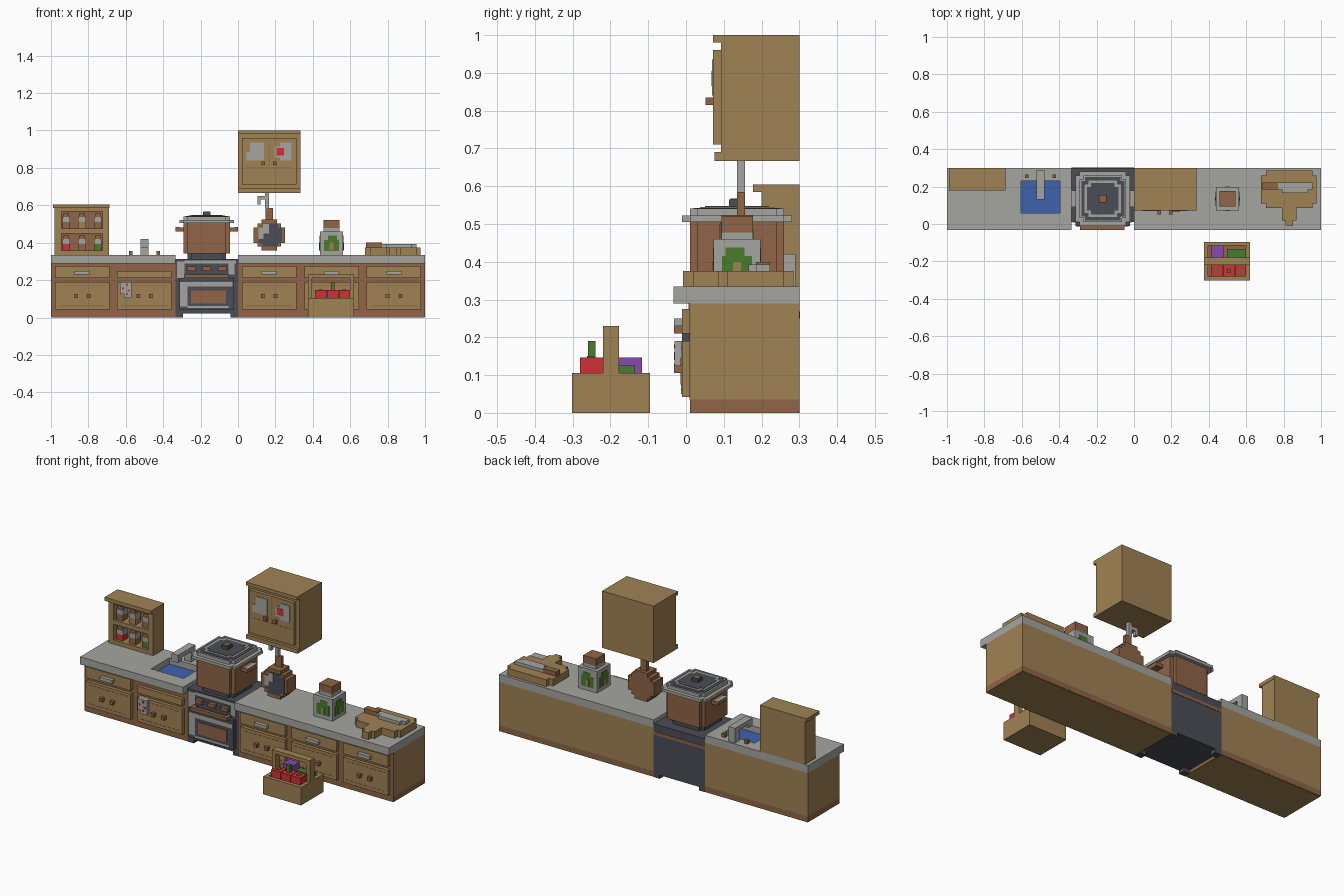
import bpy, bmesh, math
from mathutils import Matrix, Vector


def colour(name, r, g, b):
    m = bpy.data.materials.new(name)
    lin = [((c / 255 + 0.055) / 1.055) ** 2.4 for c in (r, g, b)]
    m.diffuse_color = (*lin, 1)
    return m


TAN = colour("tan wood", 160, 130, 84)
BROWN = colour("brown wood", 144, 101, 70)
GREY = colour("light grey", 165, 166, 161)
DARK = colour("dark iron", 76, 77, 86)
BLUE = colour("water blue", 64, 98, 172)
RED = colour("red", 206, 50, 54)
GREEN = colour("green", 74, 124, 44)
PURPLE = colour("purple", 138, 74, 180)


def finish(name, bm, mat):
    me = bpy.data.meshes.new(name)
    bm.to_mesh(me)
    bm.free()
    me.materials.append(mat)
    ob = bpy.data.objects.new(name, me)
    bpy.context.collection.objects.link(ob)
    return ob


def part(name, mat, *boxes):
    """One object from boxes given as (x0, x1, y0, y1, z0, z1)."""
    bm = bmesh.new()
    for x0, x1, y0, y1, z0, z1 in boxes:
        m = Matrix.Translation(((x0 + x1) / 2, (y0 + y1) / 2, (z0 + z1) / 2))
        bmesh.ops.create_cube(bm, size=1, matrix=m @ Matrix.Diagonal((x1 - x0, y1 - y0, z1 - z0, 1)))
    return finish(name, bm, mat)


def stepped(name, mat, cx, cy, half, z0, z1, step=0.021):
    """Square block with one-step notched corners."""
    return part(name, mat,
                (cx - half, cx + half, cy - half + step, cy + half - step, z0, z1),
                (cx - half + step, cx + half - step, cy - half, cy + half, z0, z1))


# Base cabinets: two left of the stove, three right of it
W = 1 / 3
for side, x0, x1 in (("left", -1, -W), ("right", 0, 1)):
    part(side + "_cabinet_body", TAN, (x0, x1, 0.012, 0.3, 0.035, 0.29),
         (x0 + .002, x1 - .002, 0.012, 0.298, 0, 0.004))
    part(side + "_cabinet_plinth", BROWN, (x0, x1, 0.01, 0.3, 0.003, 0.035))
    part(side + "_cabinet_frame", BROWN, (x0, x1, 0.009, 0.012, 0.035, 0.29))

for i, x in enumerate((-1, -2 * W, 0, W, 2 * W)):
    a, b, c = x + 0.021, x + W - 0.021, x + W / 2
    top = 0.25 if i == 1 else 0.275
    part("drawer_and_doors", TAN, (a, b, -0.011, 0.01, 0.042, 0.19), (a, b, -0.011, 0.01, 0.21, top))
    part("door_seams", BROWN, (a + .02, b - .02, -0.012, -0.01, 0.06, 0.063),
         (a + .02, b - .02, -0.012, -0.01, 0.170, 0.173))
    part("door_knobs", BROWN, *[(c + s - .01, c + s + .01, -0.032, -0.011, 0.105, 0.126) for s in (-.034, .034)])
    if i != 1:
        part("drawer_handle", GREY, (c - .04, c + .04, -0.032, -0.011, 0.23, 0.25))

# Dish towel on the sink cabinet
part("towel", GREY, (-0.63, -0.57, -0.03, -0.011, 0.125, 0.19), (-0.61, -0.57, -0.03, -0.011, 0.105, 0.125))
part("towel_checks", RED, *[(x, x + .011, -0.032, -0.03, z, z + .011)
                            for x, z in ((-.62, .15), (-.6, .17), (-.59, .14), (-.6, .12))])

# Worktops, the left one framing the sink opening
part("right_worktop", GREY, (0, 1, -0.0325, 0.3, 0.29, 0.334))
part("left_worktop", GREY, (-1, -0.605, -0.0325, 0.3, 0.29, 0.334), (-0.395, -W, -0.0325, 0.3, 0.29, 0.334),
     (-0.605, -0.395, -0.0325, 0.06, 0.29, 0.334), (-0.605, -0.395, 0.23, 0.3, 0.29, 0.334))
part("sink_water", BLUE, (-0.605, -0.395, 0.06, 0.23, 0.285, 0.298))
part("faucet", GREY, (-0.521, -0.479, 0.25, 0.29, 0.334, 0.42), (-0.521, -0.479, 0.13, 0.25, 0.395, 0.42),
     (-0.521, -0.479, 0.13, 0.165, 0.375, 0.395))
part("faucet_taps", BROWN, *[(x - .01, x + .01, 0.245, 0.265, 0.334, 0.355) for x in (-.573, -.427)])

# Stove
part("stove_body", DARK, (-W, 0, 0.01, 0.3, 0.021, 0.312), (-0.313, -0.021, -0.011, 0.01, 0.042, 0.21))
part("stove_feet", DARK, *[(x, x + .04, y, y + .04, 0, 0.021) for x in (-W, -.04) for y in (0.01, 0.26)])
part("oven_window", BROWN, (-0.25, -0.065, -0.014, -0.011, 0.075, 0.145))
part("oven_door_trim", GREY, (-0.31, -0.27, -0.013, -0.011, 0.06, 0.19), (-0.27, -0.03, -0.013, -0.011, 0.165, 0.19),
     (-0.27, -0.05, -0.013, -0.011, 0.05, 0.062))
part("stove_edge_trim", GREY, (-0.325, -0.285, 0.007, 0.01, 0.21, 0.3), (-0.285, -0.01, 0.007, 0.01, 0.288, 0.306),
     (-0.05, -0.02, 0.007, 0.01, 0.23, 0.288))
part("oven_handle", BROWN, (-0.29, -0.05, -0.032, -0.011, 0.21, 0.23),
     *[(x, x + .02, -0.015, 0.01, 0.21, 0.23) for x in (-.29, -.07)])
part("stove_dials", BROWN, *[(x - .022, x + .022, -0.011, 0.01, 0.25, 0.272) for x in (-.25, -.167, -.084)])
part("stove_back_stripe", BROWN, (-W, 0, 0.299, 0.302, 0.25, 0.268))
stepped("burner", DARK, -0.167, 0.135, 0.104, 0.312, 0.343)

# Cooking pot with lid
stepped("pot", BROWN, -0.167, 0.135, 0.125, 0.343, 0.505)
part("pot_handles", BROWN, *[(x, x + .042, 0.09, 0.18, 0.46, 0.48) for x in (-W, -.042)])
part("pot_handle_tops", GREY, *[(x, x + .02, 0.09, 0.18, 0.48, 0.483) for x in (-W, -.02)])
stepped("lid_rim", GREY, -0.167, 0.135, 0.146, 0.505, 0.522)
stepped("lid", GREY, -0.167, 0.135, 0.125, 0.522, 0.541)
stepped("lid_dark_ring", DARK, -0.167, 0.135, 0.115, 0.541, 0.543)
stepped("lid_grey_ring", GREY, -0.167, 0.135, 0.098, 0.543, 0.545)
stepped("lid_centre", DARK, -0.167, 0.135, 0.085, 0.545, 0.547)
part("lid_knob", DARK, (-0.188, -0.146, 0.114, 0.156, 0.547, 0.565))
part("lid_knob_top", BROWN, (-0.184, -0.15, 0.118, 0.152, 0.565, 0.568))

# Wall cabinet
part("wall_cabinet", TAN, (0, W, 0.092, 0.3, 0.667, 1), (0, W, 0.072, 0.092, 0.98, 1),
     (0, W, 0.075, 0.092, 0.667, 0.69), (0.021, 0.312, 0.072, 0.092, 0.71, 0.96))
part("wall_door_seams", BROWN, (0.042, 0.29, 0.071, 0.073, 0.8, 0.803), (0.165, 0.168, 0.071, 0.073, 0.8, 0.95))
part("wall_door_panes", GREY, (0.045, 0.14, 0.069, 0.072, 0.84, 0.885), (0.065, 0.14, 0.069, 0.072, 0.885, 0.935),
     (0.195, 0.25, 0.069, 0.072, 0.855, 0.915), (0.225, 0.285, 0.069, 0.072, 0.84, 0.935))
part("pane_red_cup", RED, (0.205, 0.247, 0.067, 0.07, 0.865, 0.905))
part("wall_door_knobs", BROWN, *[(x - .01, x + .01, 0.051, 0.072, 0.815, 0.835) for x in (.135, .197)])

# Frying pan on a hook below the wall cabinet
part("pan_hook", GREY, (0.145, 0.166, 0.135, 0.156, 0.585, 0.667), (0.104, 0.145, 0.135, 0.156, 0.63, 0.65),
     (0.104, 0.12, 0.135, 0.156, 0.605, 0.63))
part("pan_handle", BROWN, (0.146, 0.187, 0.135, 0.156, 0.52, 0.585))


def disc(name, mat, half_widths, cx, cz, y0, y1, s):
    """Stepped upright disc: one box per row."""
    n = len(half_widths)
    return part(name, mat, *[(cx - w * s, cx + w * s, y0, y1, cz + (i - n / 2) * s, cz + (i + 1 - n / 2) * s)
                             for i, w in enumerate(half_widths)])


disc("pan", BROWN, (2, 3, 4, 4, 4, 4, 3, 2), 0.167, 0.441, 0.094, 0.177, 0.0208)
disc("pan_inside", DARK, (2, 3, 3, 3, 3, 2), 0.172, 0.441, 0.091, 0.094, 0.0208)
part("pan_shine", GREY, (0.11, 0.135, 0.089, 0.091, 0.42, 0.48), (0.135, 0.165, 0.089, 0.091, 0.45, 0.5))

# Spice rack
xs = [-0.918, -0.834, -0.75]
part("spice_rack", TAN, (-0.98, -0.69, 0.285, 0.3, 0.334, 0.585), (-0.99, -0.688, 0.178, 0.3, 0.585, 0.605),
     (-0.98, -0.945, 0.2, 0.285, 0.334, 0.585), (-0.724, -0.69, 0.2, 0.285, 0.334, 0.585),
     (-0.945, -0.724, 0.2, 0.285, 0.334, 0.358), (-0.945, -0.724, 0.2, 0.285, 0.45, 0.475),
     (-0.945, -0.724, 0.2, 0.285, 0.568, 0.585))
part("rack_inside", BROWN, (-0.945, -0.724, 0.282, 0.285, 0.358, 0.568))
for z, fills in ((0.358, (RED, BROWN, GREEN)), (0.475, (BROWN, TAN, BROWN))):
    for x, fill in zip(xs, fills):
        part("spice_fill", fill, (x - .021, x + .021, 0.215, 0.257, z, z + .035))
        part("spice_jar", GREY, (x - .021, x + .021, 0.215, 0.257, z + .035, z + .063))
        part("spice_lid", BROWN, (x - .015, x + .015, 0.22, 0.25, z + .063, z + .08))

# Glass jar of greens
part("jar", GREY, (0.438, 0.562, 0.073, 0.197, 0.334, 0.46), (0.458, 0.542, 0.094, 0.177, 0.46, 0.478))
part("jar_lid", BROWN, (0.458, 0.542, 0.094, 0.177, 0.478, 0.521))
part("jar_greens", GREEN, (0.46, 0.54, 0.071, 0.199, 0.355, 0.415), (0.48, 0.53, 0.071, 0.199, 0.415, 0.438),
     (0.436, 0.564, 0.095, 0.175, 0.355, 0.415), (0.436, 0.564, 0.105, 0.155, 0.415, 0.438))
part("jar_stems", TAN, (0.49, 0.51, 0.069, 0.201, 0.36, 0.40), (0.434, 0.566, 0.125, 0.145, 0.36, 0.40))

# Cutting board and knife
part("cutting_board", TAN, (0.68, 0.975, 0.11, 0.26, 0.334, 0.375), (0.705, 0.955, 0.085, 0.285, 0.334, 0.375),
     (0.79, 0.87, 0.02, 0.085, 0.334, 0.375), (0.81, 0.85, -0.008, 0.02, 0.334, 0.375))
part("knife_handle", BROWN, (0.685, 0.77, 0.185, 0.222, 0.375, 0.4))
part("knife_blade", GREY, (0.77, 0.955, 0.185, 0.222, 0.375, 0.393), (0.79, 0.93, 0.166, 0.185, 0.375, 0.393))

# Vegetable basket
part("basket", TAN, (0.375, 0.62, -0.302, -0.095, 0, 0.08),
     (0.375, 0.62, -0.302, -0.281, 0.08, 0.105), (0.375, 0.62, -0.116, -0.095, 0.08, 0.105),
     (0.375, 0.396, -0.281, -0.116, 0.08, 0.105), (0.599, 0.62, -0.281, -0.116, 0.08, 0.105))
part("basket_handle", TAN, (0.375, 0.396, -0.22, -0.178, 0.105, 0.21), (0.599, 0.62, -0.22, -0.178, 0.105, 0.21),
     (0.375, 0.62, -0.22, -0.178, 0.21, 0.23))
part("basket_floor", BROWN, (0.396, 0.599, -0.281, -0.116, 0.08, 0.085))
part("tomatoes", RED, *[(x, x + .06, -0.281, -0.22, 0.085, 0.146) for x in (.412, .476, .54)])
part("tomato_leaves", GREEN, (0.496, 0.517, -0.26, -0.24, 0.146, 0.19),
     (0.43, 0.452, -0.262, -0.24, 0.146, 0.15), (0.558, 0.58, -0.262, -0.24, 0.146, 0.15))
part("aubergine", PURPLE, (0.415, 0.478, -0.178, -0.116, 0.085, 0.146))
part("cucumber", GREEN, (0.498, 0.599, -0.178, -0.135, 0.085, 0.126))
